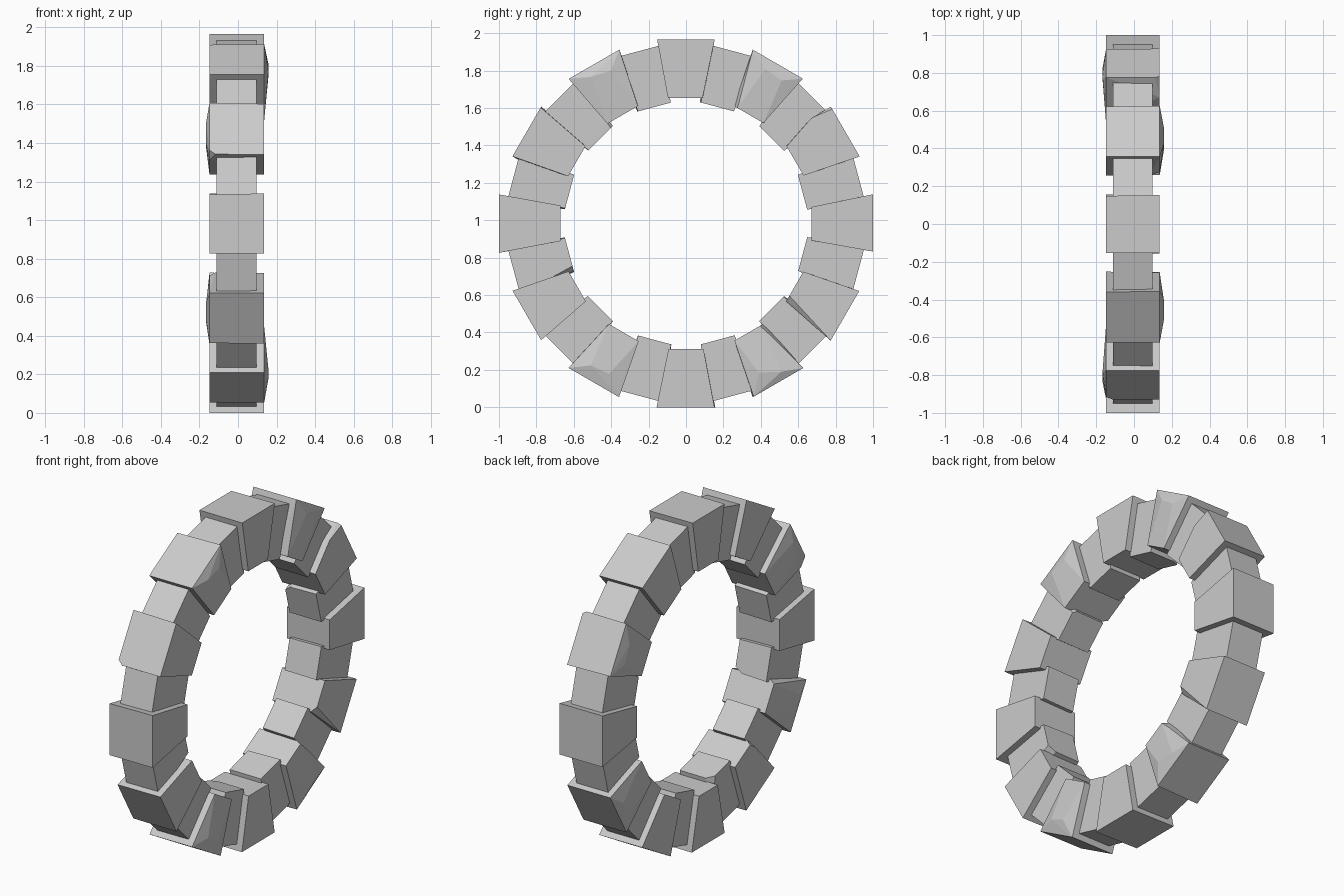
import bpy, bmesh, math, random
from mathutils import Vector, Matrix

if "Cube" in bpy.data.objects:
    bpy.data.objects.remove(bpy.data.objects["Cube"])

random.seed(7)
CENTRE = Vector((0, 0, 0.983))


def stone(name, angle, r_in, r_out, w_in, w_out, x_lo, x_hi, chips, bump=0.0, jit=0.005):
    """Wedge block: x is ring depth, y runs along the rim, z is radial."""
    corners = [(x, s * w, r)
               for r, w in ((r_in, w_in), (r_out, w_out))
               for s in (-1, 1) for x in (x_lo, x_hi)]
    chipped = set(random.sample(range(8), chips))
    pts = []
    for i, c in enumerate(corners):
        p = Vector(c)
        if i in chipped:
            # Knock the corner off with an uneven facet
            for axis, lo, hi in ((0, .02, .06), (1, .01, .04), (2, .03, .12)):
                q = p.copy()
                other = corners[i ^ (1, 2, 4)[axis]]
                q[axis] += math.copysign(random.uniform(lo, hi), other[axis] - p[axis])
                pts.append(q)
        else:
            p.y += random.uniform(-jit, jit)
            pts.append(p)
    # Slight peak on one broad side of rough stones
    if bump:
        edge = x_hi if bump > 0 else x_lo
        for k in (-0.3, 0.4):
            pts.append(Vector((edge + bump, k * w_out, r_out - random.uniform(.04, .1))))
    bm = bmesh.new()
    for p in pts:
        bm.verts.new(p)
    res = bmesh.ops.convex_hull(bm, input=bm.verts[:])
    junk = {v for v in res["geom_interior"] if isinstance(v, bmesh.types.BMVert)}
    bmesh.ops.delete(bm, geom=list(junk), context='VERTS')
    bmesh.ops.dissolve_limit(bm, angle_limit=math.radians(3), verts=bm.verts[:], edges=bm.edges[:])
    bmesh.ops.recalc_face_normals(bm, faces=bm.faces[:])
    bm.transform(Matrix.Translation(CENTRE) @ Matrix.Rotation(angle, 4, 'X'))
    me = bpy.data.meshes.new(name)
    bm.to_mesh(me)
    bm.free()
    ob = bpy.data.objects.new(name, me)
    bpy.context.collection.objects.link(ob)


# Twelve large stones alternating with twelve smaller, recessed ones
for i in range(12):
    a = math.radians(30 * i)
    square_on = i % 3 == 0
    bump = 0 if square_on else (0.022 if i % 2 else -0.018)
    r_out = 1.0 if i in (3, 9) else 0.983
    stone(f"large_stone_{i + 1}", a, 0.672, r_out, 0.093, 0.153, -0.148, 0.136,
          0 if square_on else 1, bump)
    stone(f"small_stone_{i + 1}", a + math.radians(15), 0.645, 0.955, 0.092, 0.135,
          -0.112, 0.097, i % 2)
